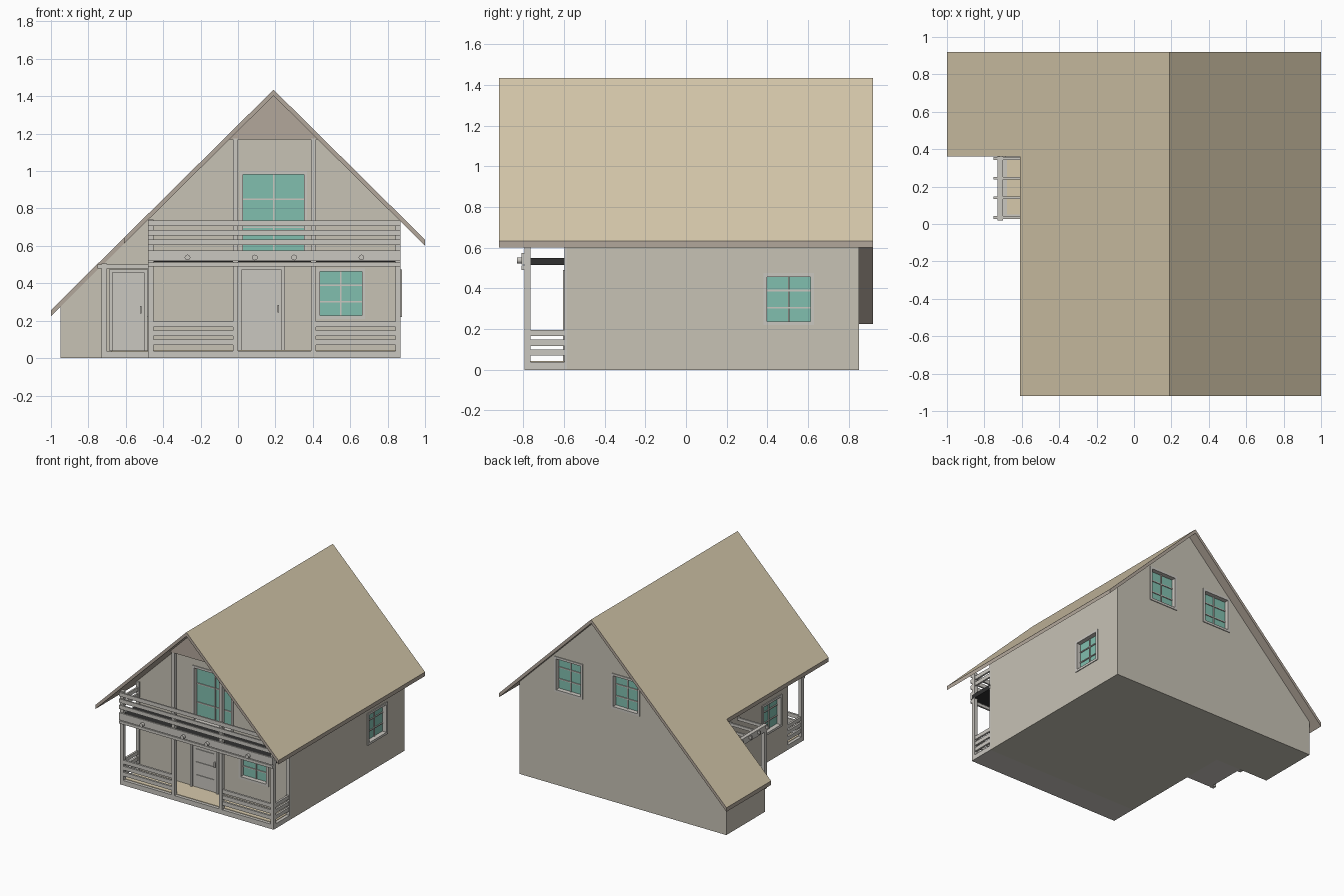
import bpy, bmesh, math
from mathutils import Matrix, Vector

if "Cube" in bpy.data.objects:
    bpy.data.objects.remove(bpy.data.objects["Cube"])


def material(name, r, g, b):
    m = bpy.data.materials.new(name)
    m.diffuse_color = (r, g, b, 1)
    m.use_nodes = True
    m.node_tree.nodes["Principled BSDF"].inputs["Base Color"].default_value = m.diffuse_color
    return m


WALL = material("warm_wall", 0.57, 0.54, 0.46)
SAND = material("sand", 0.67, 0.58, 0.41)
BROWN = material("brown_timber", 0.45, 0.39, 0.33)
GLASS = material("green_glass", 0.22, 0.52, 0.43)
DARK = material("dark_deck", 0.03, 0.03, 0.03)
TRIM = material("pale_trim", 0.59, 0.57, 0.53)


def finish(name, bm, mats):
    bmesh.ops.recalc_face_normals(bm, faces=bm.faces[:])
    me = bpy.data.meshes.new(name)
    bm.to_mesh(me)
    bm.free()
    ob = bpy.data.objects.new(name, me)
    bpy.context.collection.objects.link(ob)
    for m in mats:
        me.materials.append(m)
    return ob


def boxes(name, items, mat=TRIM, M=Matrix()):
    """One object from boxes given as (x0, x1, y0, y1, z0, z1)."""
    bm = bmesh.new()
    for x0, x1, y0, y1, z0, z1 in items:
        c = Vector((x0 + x1, y0 + y1, z0 + z1)) / 2
        s = Matrix.Diagonal((x1 - x0, y1 - y0, z1 - z0, 1))
        bmesh.ops.create_cube(bm, size=1, matrix=M @ Matrix.Translation(c) @ s)
    return finish(name, bm, [mat])


def prism(name, pts, y0, y1, mats):
    """Extrude an x-z profile along y."""
    bm = bmesh.new()
    f = bm.faces.new([bm.verts.new((x, y0, z)) for x, z in pts])
    ext = bmesh.ops.extrude_face_region(bm, geom=[f])["geom"]
    bmesh.ops.translate(bm, vec=(0, y1 - y0, 0),
                        verts=[v for v in ext if isinstance(v, bmesh.types.BMVert)])
    return finish(name, bm, mats)


RX, RZ, SL, TH = 0.19, 1.435, 0.99, 0.032


def top(x):
    return RZ - SL * abs(x - RX)


def under(x):
    return top(x) - TH + 0.002


# Roof: brown boards with a sand-coloured covering on the upper faces
def roof(name, pts, y0, y1):
    ob = prism(name, [(x, top(x)) for x in pts] + [(x, top(x) - TH) for x in pts[::-1]],
               y0, y1, [BROWN, SAND])
    for p in ob.data.polygons:
        p.material_index = 1 if p.normal.z > 0.3 else 0


roof("main_roof", [-0.61, RX, 1.0], -0.92, 0.92)
roof("wing_roof", [-1.0, -0.61], 0.36, 0.92)

# House body and low side wing
L, R, F, B, W = -0.48, 0.87, -0.585, 0.85, -0.95
body = prism("house_walls", [(L, 0), (R, 0), (R, under(R)), (RX, under(RX)), (L, under(L))],
             F, B, [WALL])
prism("wing_walls", [(W, 0), (L, 0), (L, under(L)), (W, under(W))], 0.362, B, [WALL])

# Openings: position of bottom centre, width, height, turn, columns, rows
windows = {
    "front_window": ((0.55, F, 0.21), 0.26, 0.27, 0, 2, 3),
    "balcony_door": ((0.19, F, 0.55), 0.36, 0.45, 0, 2, 3),
    "right_window": ((R, 0.505, 0.22), 0.25, 0.255, 90, 2, 3),
    "back_window_a": ((0.435, B, 0.74), 0.25, 0.28, 180, 2, 3),
    "back_window_b": ((-0.065, B, 0.74), 0.25, 0.28, 180, 2, 3),
    "left_window": ((L, -0.39, 0.22), 0.25, 0.255, -90, 2, 3),
}
D = 0.04
for name, (pos, w, h, ang, nc, nr) in windows.items():
    M = Matrix.Translation(pos) @ Matrix.Rotation(math.radians(ang), 4, "Z")
    a, t = w / 2, 0.018
    # recess cut into the wall
    cut = boxes(name + "_cutter", [(-a, a, -0.1, D, 0, h)], WALL, M)
    cut.hide_render = True
    mod = body.modifiers.new(name, "BOOLEAN")
    mod.operation, mod.solver, mod.object = "DIFFERENCE", "EXACT", cut
    bpy.context.view_layer.objects.active = body
    bpy.ops.object.modifier_apply(modifier=name)
    bpy.data.objects.remove(cut)
    # frame, glazing bars and glass
    parts = [(-a, -a + t, -0.006, D, 0, h), (a - t, a, -0.006, D, 0, h),
             (-a + t, a - t, -0.006, D, 0, t), (-a + t, a - t, -0.006, D, h - t, h)]
    for i in range(1, nc):
        x = -a + w * i / nc
        parts.append((x - 0.004, x + 0.004, 0.022, 0.032, t, h - t))
    for i in range(1, nr):
        z = h * i / nr
        parts.append((-a + t, a - t, 0.023, 0.032, z - 0.004, z + 0.004))
    boxes(name + "_frame", parts, TRIM, M)
    boxes(name + "_glass", [(-a + t, a - t, 0.03, D, t, h - t)], GLASS, M)


# Doors with frame, raised panels and handle
def door(name, x0, x1, y, z0, z1):
    t = 0.018
    parts = [(x0, x0 + t, y - 0.02, y + 0.01, z0, z1), (x1 - t, x1, y - 0.02, y + 0.01, z0, z1),
             (x0, x1, y - 0.02, y + 0.01, z1 - t, z1),
             (x0 + t, x1 - t, y - 0.006, y + 0.01, z0, z1 - t)]
    step = (z1 - z0 - 0.04) / 4
    for i in range(4):
        z = z0 + 0.02 + i * step
        parts.append((x0 + 0.045, x1 - 0.045, y - 0.011, y, z, z + step - 0.02))
    zm = (z0 + z1) / 2
    parts.append((x1 - 0.04, x1 - 0.03, y - 0.02, y, zm - 0.02, zm + 0.02))
    boxes(name, parts)


door("front_door", 0.0, 0.25, F, 0.04, 0.49)
door("side_door", -0.69, -0.485, 0.362, 0.04, 0.475)

# Porch base and floor
P = -0.795
boxes("porch_base", [(L, R, P, F, 0, 0.038)])
boxes("porch_floor", [(L + 0.025, R - 0.025, P + 0.025, F, 0.03, 0.042)], SAND)

# Porch posts, up to the roof or gable panel
posts = [(L, L + 0.028), (-0.028, 0.0), (0.39, 0.418), (R - 0.028, R)]
boxes("porch_posts", [(a, b, P, P + 0.03, 0.03, min(1.175, under(a), under(b)))
                      for a, b in posts])
boxes("wall_posts", [(a, b, F - 0.012, F, 0.03, min(under(a), under(b)))
                     for a, b in (posts[0], posts[3])])

# Lower railing: two front bays and both ends
rails = []
for z in (0.07, 0.118, 0.166):
    for a, b in ((L + 0.028, -0.028), (0.418, R - 0.028)):
        rails.append((a, b, P + 0.006, P + 0.022, z, z + 0.03))
    for x in (L + 0.004, R - 0.02):
        rails.append((x, x + 0.016, P + 0.03, F, z, z + 0.03))
boxes("porch_railing", rails)

# Balcony deck, front beams and railing
boxes("balcony_deck", [(L, R, P + 0.002, F, 0.515, 0.55)], DARK)
boxes("balcony_beams", [(L, R, P - 0.014, P, 0.49, 0.512), (L, R, P - 0.014, P, 0.518, 0.575)])
rails = [(L, R, P - 0.012, P, z, z + 0.03) for z in (0.605, 0.655, 0.705)]
rails += [(x, x + 0.014, P + 0.03, F, z, z + 0.03)
          for z in (0.62, 0.67) for x in (L + 0.005, R - 0.019)]
boxes("balcony_railing", rails)

# Round beam ends
bm = bmesh.new()
for x in (-0.27, 0.09, 0.30, 0.66):
    bmesh.ops.create_cone(bm, cap_ends=True, segments=16, radius1=0.015, radius2=0.015,
                          depth=0.05, matrix=Matrix.Translation((x, -0.807, 0.538))
                          @ Matrix.Rotation(math.pi / 2, 4, "X"))
finish("beam_ends", bm, [TRIM])

# Gable panel above the balcony
g = (RZ - TH - 1.17) / SL
prism("gable_panel", [(RX - g, 1.17), (RX + g, 1.17), (RX, RZ - TH)], P, P + 0.03, [BROWN])

# Side entrance: step, posts and small pergola
boxes("side_step", [(-0.70, L, 0.03, 0.362, 0, 0.036)])
boxes("side_step_floor", [(-0.68, L, 0.05, 0.362, 0.03, 0.04)], SAND)
boxes("pergola_posts", [(-0.73, -0.70, y, y + 0.03, 0, 0.455) for y in (0.025, 0.33)])
boxes("pergola_beam", [(-0.73, -0.70, 0.02, 0.36, 0.455, 0.505)])
boxes("pergola_rafters", [(-0.752, L, y, y + 0.014, 0.478, 0.5)
                          for y in (0.028, 0.133, 0.238, 0.343)])
